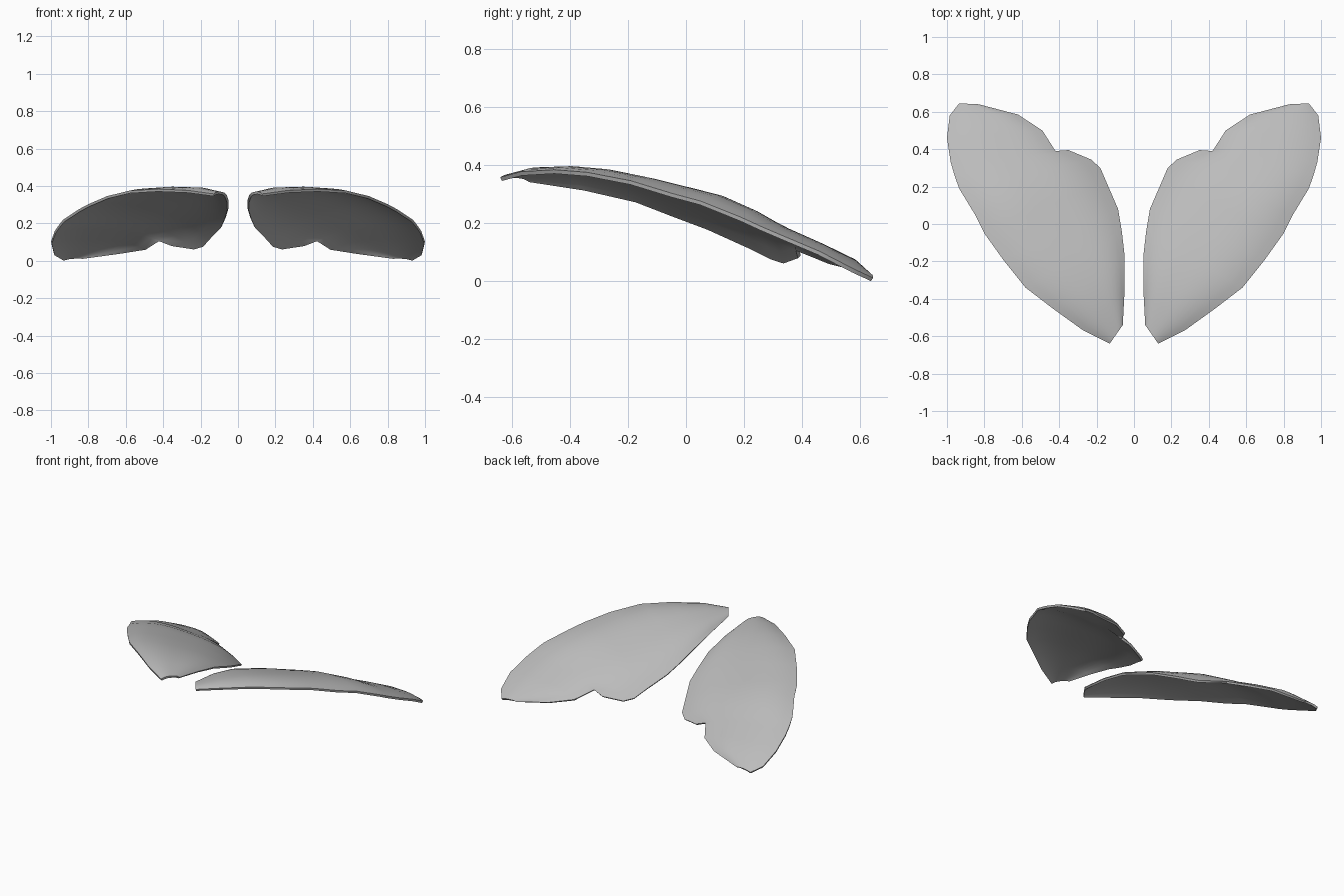
import bpy, bmesh
from mathutils import Vector

if "Cube" in bpy.data.objects:
    bpy.data.objects.remove(bpy.data.objects["Cube"])

# Ribs from front to back: outer edge x, y, z / inner edge x, y, z / upward bulge
RIBS = [
    (.13, -.64, .365, .06, -.54, .358, .015),
    (.27, -.57, .384, .05, -.35, .330, .035),
    (.43, -.455, .391, .05, -.17, .290, .045),
    (.58, -.34, .382, .065, -.04, .240, .055),
    (.70, -.19, .353, .085, .08, .195, .060),
    (.80, -.05, .310, .15, .23, .127, .077),
    (.85, .05, .283, .18, .30, .092, .084),
    (.935, .19, .227, .23, .345, .077, .078),
    (.96, .26, .195, .35, .395, .095, .055),
    (.98, .33, .165, .42, .39, .120, .042),
    (1.0, .46, .110, .49, .50, .077, .038),
    (.985, .58, .048, .62, .585, .055, .030),
    (.935, .645, .018, .83, .64, .023, .008),
]
STEPS = 14
THICK = 0.014

# Opaque mid-grey surface
grey = bpy.data.materials.new("mid_grey")
grey.diffuse_color = (0.5, 0.5, 0.5, 1.0)
grey.use_nodes = True
grey.node_tree.nodes["Principled BSDF"].inputs["Base Color"].default_value = grey.diffuse_color


def make_wing(name, side):
    # Domed sheet lofted across the ribs, curling down more sharply at the inner edge
    bm = bmesh.new()
    rows = []
    for ox, oy, oz, ix, iy, iz, bulge in RIBS:
        outer, inner = Vector((ox, oy, oz)), Vector((ix, iy, iz))
        row = []
        for k in range(STEPS + 1):
            t = k / STEPS
            p = outer.lerp(inner, t)
            p.z += bulge * (1 - abs(2 * t - 1) ** (2.5 if t < 0.5 else 3.2))
            p.x *= side
            row.append(bm.verts.new(p))
        rows.append(row)
    for a, b in zip(rows, rows[1:]):
        for k in range(STEPS):
            bm.faces.new((a[k], b[k], b[k + 1], a[k + 1]))
    bm.normal_update()
    if sum(f.normal.z for f in bm.faces) < 0:
        bmesh.ops.reverse_faces(bm, faces=bm.faces[:])
        bm.normal_update()

    # Thin shell below the sheet
    mesh = bpy.data.meshes.new(name)
    bm.to_mesh(mesh)
    bm.free()
    mesh.materials.append(grey)
    wing = bpy.data.objects.new(name, mesh)
    bpy.context.collection.objects.link(wing)
    shell = wing.modifiers.new("shell", 'SOLIDIFY')
    shell.thickness = THICK
    shell.offset = -1

    # Smooth faces with a crisp rim
    bpy.ops.object.select_all(action='DESELECT')
    wing.select_set(True)
    bpy.context.view_layer.objects.active = wing
    bpy.ops.object.modifier_apply(modifier="shell")
    bpy.ops.object.shade_smooth_by_angle(angle=0.7)

    # Rest on the ground
    low = min(v.co.z for v in wing.data.vertices)
    for v in wing.data.vertices:
        v.co.z -= low


make_wing("right_wing", 1)
make_wing("left_wing", -1)
